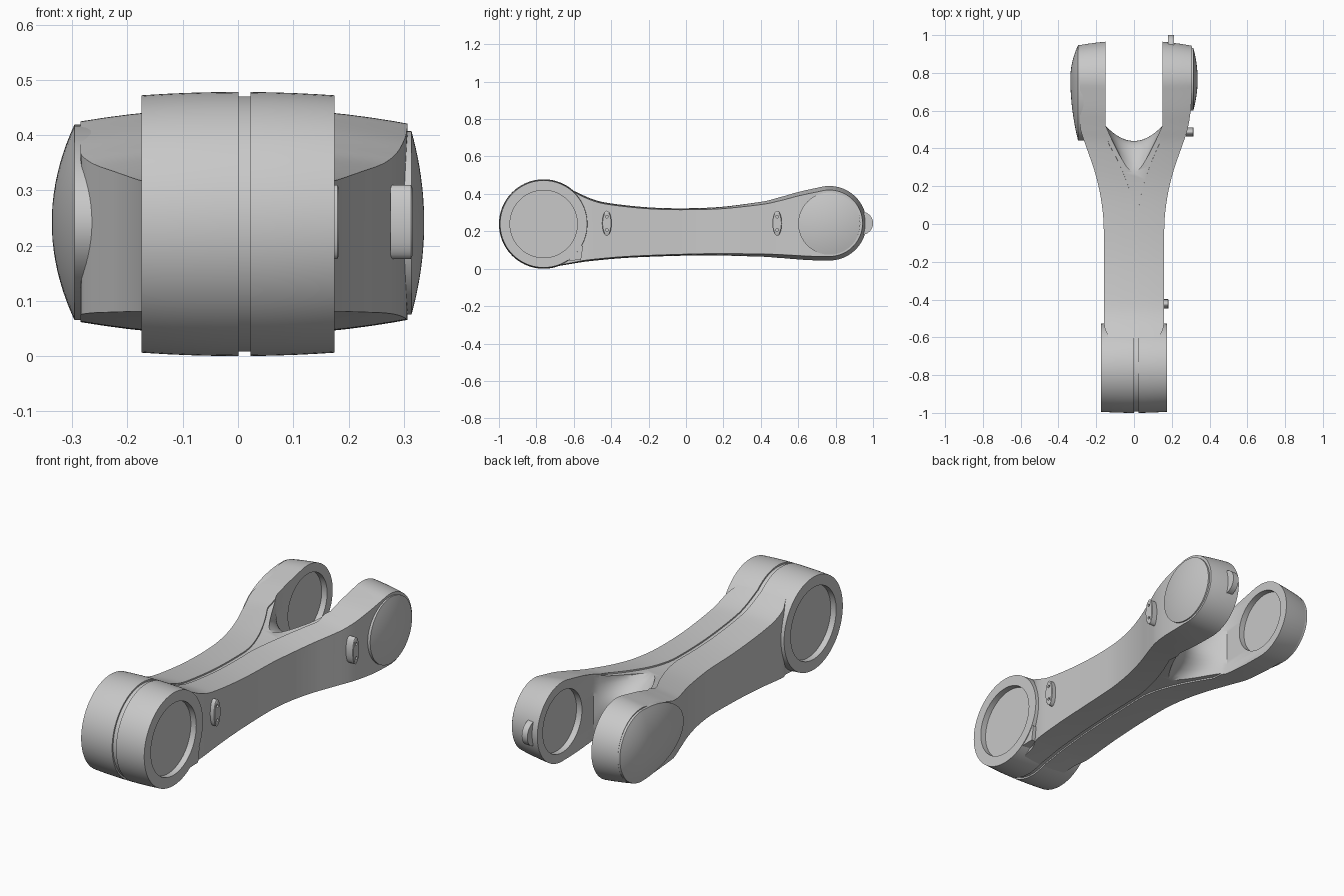
import bpy, bmesh, math

cube = bpy.data.objects.get("Cube")
if cube:
    bpy.data.objects.remove(cube, do_unlink=True)

grey = bpy.data.materials.new("satin grey")
grey.use_nodes = True
grey.diffuse_color = (0.58, 0.58, 0.58, 1)
grey.node_tree.nodes["Principled BSDF"].inputs["Base Color"].default_value = (0.58, 0.58, 0.58, 1)


def loft(name, rings):
    """Skin a stack of equal rings and cap both ends."""
    bm = bmesh.new()
    vs = [[bm.verts.new(p) for p in r] for r in rings]
    n = len(vs[0])
    for a, b in zip(vs, vs[1:]):
        for i in range(n):
            j = (i + 1) % n
            bm.faces.new((a[i], a[j], b[j], b[i]))
    bm.faces.new(list(reversed(vs[0])))
    bm.faces.new(vs[-1])
    if bm.calc_volume(signed=True) < 0:
        bmesh.ops.reverse_faces(bm, faces=bm.faces)
    me = bpy.data.meshes.new(name)
    bm.to_mesh(me)
    bm.free()
    me.materials.append(grey)
    ob = bpy.data.objects.new(name, me)
    bpy.context.collection.objects.link(ob)
    return ob


def lathe(name, profile, cy, cz, sy=1, sz=1, stretch=1, n=72):
    """Turn an (x, radius) profile about the x axis; stretch lengthens the -y half."""
    rings = []
    for x, r in profile:
        ring = []
        for k in range(n):
            a = math.tau * k / n
            dy = r * sy * math.cos(a)
            ring.append((x, cy + dy * (stretch if dy < 0 else 1), cz + r * sz * math.sin(a)))
        rings.append(ring)
    return loft(name, rings)


def spline(pts, steps=6):
    """Catmull-Rom curve through points."""
    p = [pts[0]] + pts + [pts[-1]]
    out = []
    for a, b, c, d in zip(p, p[1:], p[2:], p[3:]):
        for s in range(steps):
            t = s / steps
            out.append(tuple(0.5 * (2 * v + (w - u) * t + (2 * u - 5 * v + 4 * w - z) * t ** 2
                                    + (3 * v - u - 3 * w + z) * t ** 3)
                             for u, v, w, z in zip(a, b, c, d)))
    return out + [pts[-1]]


def arc(cy, cz, r, a0, a1, n=40):
    return [(cy + r * math.cos(math.radians(a0 + (a1 - a0) * i / n)),
             cz + r * math.sin(math.radians(a0 + (a1 - a0) * i / n))) for i in range(n + 1)]


def cut(ob, cutter, op='DIFFERENCE'):
    cutter.hide_render = True
    m = ob.modifiers.new("cut", 'BOOLEAN')
    m.object, m.operation, m.solver = cutter, op, 'EXACT'
    bpy.context.view_layer.objects.active = ob
    bpy.ops.object.modifier_apply(modifier=m.name)
    bpy.data.objects.remove(cutter, do_unlink=True)
    # Weld slivers so that the next cut meets a clean solid
    bm = bmesh.new()
    bm.from_mesh(ob.data)
    bmesh.ops.remove_doubles(bm, verts=bm.verts, dist=1e-5)
    bm.to_mesh(ob.data)
    bm.free()


DRUM_Y, DRUM_Z, FORK_Y, FORK_Z = -0.761, 0.239, 0.766, 0.243

# Side outline: drum arc, underside, fork arc, top
drum_arc = arc(DRUM_Y, DRUM_Z, 0.237, 50, 272)
fork_arc = arc(FORK_Y, FORK_Z, 0.206, -92, 105)
under = spline([drum_arc[-1], (-0.6, 0.028), (-0.5, 0.042), (-0.3, 0.059), (0, 0.07),
                (0.2, 0.07), (0.4, 0.06), (0.55, 0.047), (0.66, 0.039), fork_arc[0]])
top = spline([fork_arc[-1], (0.6, 0.417), (0.5, 0.388), (0.4, 0.362), (0.2, 0.332), (0, 0.323),
              (-0.2, 0.328), (-0.4, 0.349), (-0.5, 0.372), drum_arc[0]])
outline = drum_arc[:-1] + under[:-1] + fork_arc[:-1] + top[:-1]

normals = []
for i in range(len(outline)):
    (y0, z0), (y1, z1) = outline[i - 1], outline[(i + 1) % len(outline)]
    d = math.hypot(y1 - y0, z1 - z0)
    normals.append(((z1 - z0) / d, -(y1 - y0) / d))


def skin(x, i, depth=0.0):
    """Point on the crowned surface, which sinks away from the middle plane."""
    (y, z), (ny, nz) = outline[i], normals[i]
    drop = 0.3 * x * x + depth
    return x, y - ny * drop, z - nz * drop


# Seam around the middle, opening into a Y toward the fork
def seam_edge(i, side):
    t = min(max((outline[i][0] - 0.05) / 0.38, 0), 1) ** 1.6
    return 0.012 * (1 - t) + side * (0.011 + 0.127 * t)


def seam_ring(side, depth):
    return [skin(seam_edge(i, side), i, depth) for i in range(len(outline))]


def flank(side):
    """Rings from the seam edge out past the arm."""
    rings = []
    for f in (0.33, 0.67, 1):
        rings.append([skin(seam_edge(i, side) * (1 - f) + side * 0.16 * f, i) for i in range(len(outline))])
    for x in (0.2, 0.24, 0.28, 0.32, 0.36):
        rings.append([skin(side * x, i) for i in range(len(outline))])
    return rings


body = loft("forked_link_body", flank(-1)[::-1]
            + [seam_ring(-1, 0), seam_ring(-1, 0.007), seam_ring(1, 0.007), seam_ring(1, 0)] + flank(1))

# Plan shape of the waist and the spread arms
half = spline([(-1.1, 0.12), (-0.8, 0.12), (-0.62, 0.13), (-0.54, 0.157), (-0.4, 0.159), (-0.2, 0.158),
               (0, 0.161), (0.1, 0.17), (0.2, 0.188), (0.3, 0.215), (0.4, 0.25), (0.5, 0.283),
               (0.6, 0.3), (0.7, 0.306), (0.8, 0.307), (1.1, 0.304)])
plan = [(w, y) for y, w in half] + [(-min(w, 0.285), y) for y, w in reversed(half)]
cut(body, loft("plan_cutter", [[(x, y, z) for x, y in plan] for z in (-0.2, 0.7)]), 'INTERSECT')

# Fork opening with a saddle-shaped web
slot = []
for k in range(29):
    z = -0.02 + 0.5 * k / 28
    t = min(abs((z - 0.205) / 0.125) ** 2.4, 1.15)
    floor = 0.44 - 0.16 * t
    u = [(0.15 * s / 12, floor + (0.52 - floor) * abs(s / 12) ** (2 - 0.6 * t)) for s in range(-12, 13)]
    slot.append([(x, y, z) for x, y in u + [(0.15, 1.2), (-0.15, 1.2)]])
cut(body, loft("fork_cutter", slot))

# Round sockets on the inner faces of the arms
cut(body, lathe("socket_cutter", [(-0.18, 0.155), (0.18, 0.155)], FORK_Y, FORK_Z))


# Drum with crowned rim, seam and recessed end faces
def rim(x):
    return x, 0.239 - 0.2 * x * x


drum_profile = [(-0.145, 0.18), (-0.175, 0.18), rim(-0.175), rim(-0.13), rim(-0.09), rim(-0.04), rim(0.001),
                (0.001, 0.231), (0.023, 0.231), rim(0.023), rim(0.06), rim(0.1), rim(0.14), rim(0.175),
                (0.175, 0.18), (0.145, 0.18)]
lathe("drum", drum_profile, DRUM_Y, DRUM_Z, n=96)


# Domed covers on the outer faces of the arms
def dome(side, base, edge, r):
    pts = [(side * base, r)]
    for k in range(10):
        s = 1 - k / 10
        pts.append((side * (edge + (0.337 - edge) * (1 - s * s)), r * s))
    return pts + [(side * 0.337, r * 0.01)]


lathe("left_cover", dome(1, 0.27, 0.314, 0.166), 0.766, 0.241)
lathe("right_cover", dome(-1, 0.24, 0.296, 0.177), 0.77, 0.242, stretch=1.86)

# Oval clips with two screw holes
for name, x, y in (("rear_clip", 0.316, 0.487), ("front_clip", 0.183, -0.423)):
    clip = lathe(name, [(x - 0.04, 1), (x - 0.003, 1), (x, 0.9)], y, 0.243, 0.025, 0.067, n=40)
    for dz in (-0.035, 0.035):
        cut(clip, lathe("hole_cutter", [(x - 0.012, 0.007), (x + 0.02, 0.007)], y, 0.243 + dz, n=16))

# Half-round clip on the tip of the left arm
lathe("tip_clip", [(0.181, 0.062), (0.212, 0.062)], 0.938, 0.243)

# Small corner boss below the drum
loft("drum_corner_boss", [[(x, -0.64, 0.044), (x, -0.562, 0.046), (x, -0.55, 0.12), (x, -0.57, 0.13)]
                          for x in (0.12, 0.172)])

# Smooth shading with crisp edges
for ob in bpy.context.collection.objects:
    ob.select_set(ob.type == 'MESH' and grey.name in ob.data.materials)
bpy.context.view_layer.objects.active = body
bpy.ops.object.shade_smooth_by_angle(angle=math.radians(30))
